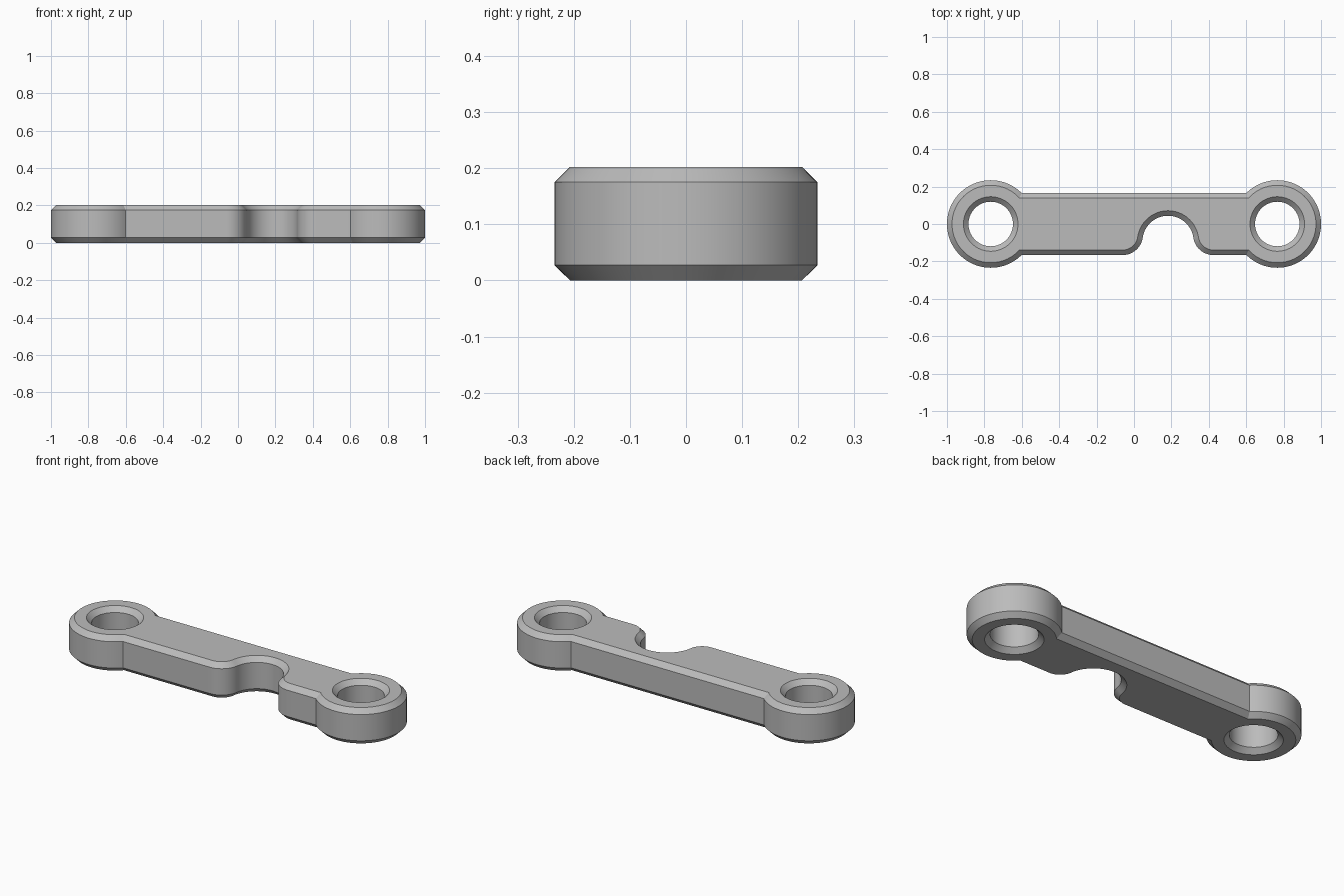
import bpy, bmesh
from math import sin, cos, pi, atan2, sqrt

cube = bpy.data.objects.get("Cube")
if cube:
    bpy.data.objects.remove(cube, do_unlink=True)

HEIGHT, CHAMFER = 0.202, 0.027
EYE_X, EYE_R, HOLE_R = 0.766, 0.234, 0.119
BAR_HALF = 0.166
NOTCH_X, NOTCH_Y, NOTCH_R = 0.182, -0.093, 0.137
FILLET_R = 0.108


def arc(cx, cy, r, start, end, steps):
    """Points along an arc, both ends included."""
    angles = [start + (end - start) * i / steps for i in range(steps + 1)]
    return [(cx + r * cos(a), cy + r * sin(a)) for a in angles]


def outline(inset):
    """Counter-clockwise link outline, shrunk inwards by the inset."""
    eye, half = EYE_R - inset, BAR_HALF - inset
    notch, fillet = NOTCH_R + inset, FILLET_R - inset
    neck = atan2(half, -sqrt(eye * eye - half * half))
    # The fillet arcs touch both the lower edge of the bar and the notch arc
    fy = FILLET_R - BAR_HALF
    dy = fy - NOTCH_Y
    dx = sqrt((NOTCH_R + FILLET_R) ** 2 - dy * dy)
    touch = atan2(dy, dx)
    points = arc(EYE_X, 0, eye, -neck, neck, 72)
    points += arc(-EYE_X, 0, eye, pi - neck, pi + neck, 72)
    points += arc(NOTCH_X - dx, fy, fillet, -pi / 2, -touch, 16)
    points += arc(NOTCH_X, NOTCH_Y, notch, pi - touch, touch, 40)[1:-1]
    points += arc(NOTCH_X + dx, fy, fillet, pi + touch, 1.5 * pi, 16)
    return points


def hole(cx, inset):
    return arc(cx, 0, HOLE_R + inset, 2 * pi, 0, 64)[:-1]


# Each level of the link: height and chamfer inset
LEVELS = [(0, CHAMFER), (CHAMFER, 0), (HEIGHT - CHAMFER, 0), (HEIGHT, CHAMFER)]
bm = bmesh.new()
bottom, top = [], []


def add_wall(profile):
    """Chamfered wall through every level, remembering its rim edges."""
    rings = [[bm.verts.new((x, y, z)) for x, y in profile(inset)]
             for z, inset in LEVELS]
    for low, high in zip(rings, rings[1:]):
        for i in range(len(low)):
            bm.faces.new((low[i - 1], low[i], high[i], high[i - 1]))
    for ring, rim in ((rings[0], bottom), (rings[-1], top)):
        rim.extend(bm.edges.get((ring[i - 1], ring[i])) for i in range(len(ring)))


# Outer wall and the two eye holes
add_wall(outline)
for side in (-1, 1):
    add_wall(lambda inset: hole(side * EYE_X, inset))

# Flat top and bottom around the holes
for rim, direction in ((bottom, -1), (top, 1)):
    bmesh.ops.triangle_fill(bm, edges=rim, use_beauty=True, normal=(0, 0, direction))
bmesh.ops.recalc_face_normals(bm, faces=bm.faces)

mesh = bpy.data.meshes.new("link_plate")
bm.to_mesh(mesh)
bm.free()
link = bpy.data.objects.new("link_plate", mesh)
bpy.context.collection.objects.link(link)

# Grey metal
grey = bpy.data.materials.new("grey_metal")
grey.use_nodes = True
colour = (0.5, 0.5, 0.5, 1)
grey.diffuse_color = colour
grey.node_tree.nodes["Principled BSDF"].inputs["Base Color"].default_value = colour
mesh.materials.append(grey)

bpy.ops.object.select_all(action="DESELECT")
link.select_set(True)
bpy.context.view_layer.objects.active = link
bpy.ops.object.shade_smooth_by_angle(angle=pi / 6)
